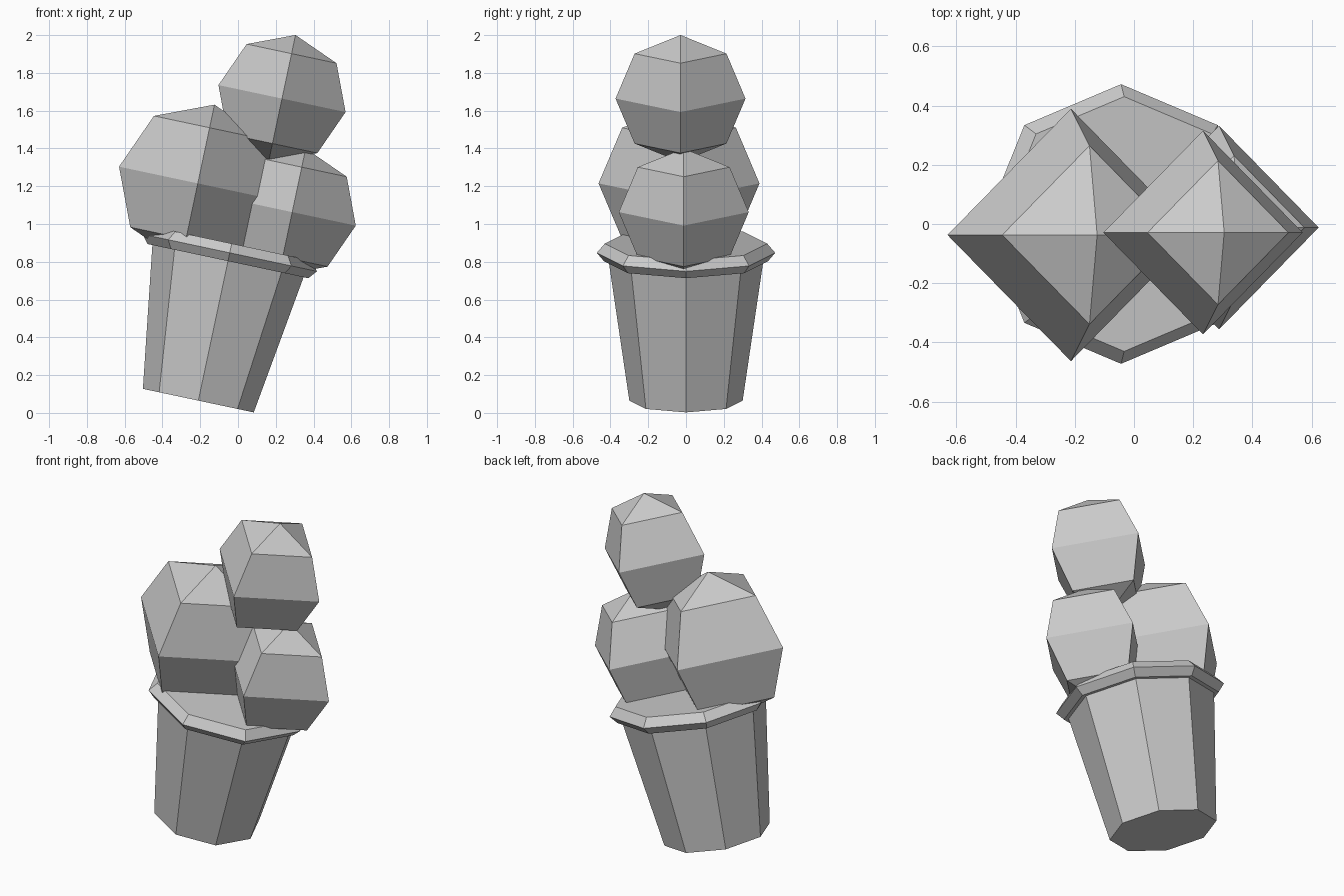
import bpy, bmesh, math
from mathutils import Matrix

if "Cube" in bpy.data.objects:
    bpy.data.objects.remove(bpy.data.objects["Cube"])

LEAN = math.radians(12)
BASE = (-0.21, 0, 0.065)


def turned(name, profile, sides, origin):
    """Revolve (radius, height) points into a capped, flat-faced solid leaning to +x."""
    bm = bmesh.new()
    rings = []
    for r, h in profile:
        if r == 0:
            rings.append([bm.verts.new((0, 0, h))] * sides)
        else:
            rings.append([bm.verts.new((r * math.cos(a), r * math.sin(a), h))
                          for a in (2 * math.pi * i / sides for i in range(sides))])
    for lo, hi in zip(rings, rings[1:]):
        for i in range(sides):
            j = (i + 1) % sides
            quad = dict.fromkeys((lo[i], lo[j], hi[j], hi[i]))
            bm.faces.new(list(quad))
    if profile[0][0] > 0:
        bm.faces.new(rings[0][::-1])
    if profile[-1][0] > 0:
        bm.faces.new(rings[-1])
    bmesh.ops.recalc_face_normals(bm, faces=bm.faces[:])
    bm.transform(Matrix.Rotation(LEAN, 4, 'Y'))
    mesh = bpy.data.meshes.new(name)
    bm.to_mesh(mesh)
    bm.free()
    ob = bpy.data.objects.new(name, mesh)
    ob.location = origin
    bpy.context.collection.objects.link(ob)
    return ob


# Tapered octagonal cup and its flared rim
turned("cup", [(0.30, 0), (0.41, 0.76)], 8, BASE)
turned("rim", [(0.435, 0.755), (0.472, 0.80), (0.43, 0.85)], 8, BASE)

# Three four-sided scoops
for name, radius, centre in (
        ("large_scoop", 0.426, (-0.213, -0.037, 1.215)),
        ("small_scoop", 0.344, (0.287, -0.012, 1.063)),
        ("top_scoop", 0.344, (0.233, -0.029, 1.664))):
    arc = [(radius * math.cos(math.radians(d)) if abs(d) < 90 else 0,
            radius * math.sin(math.radians(d))) for d in (-90, -45, 0, 45, 90)]
    turned(name, arc, 4, centre)
